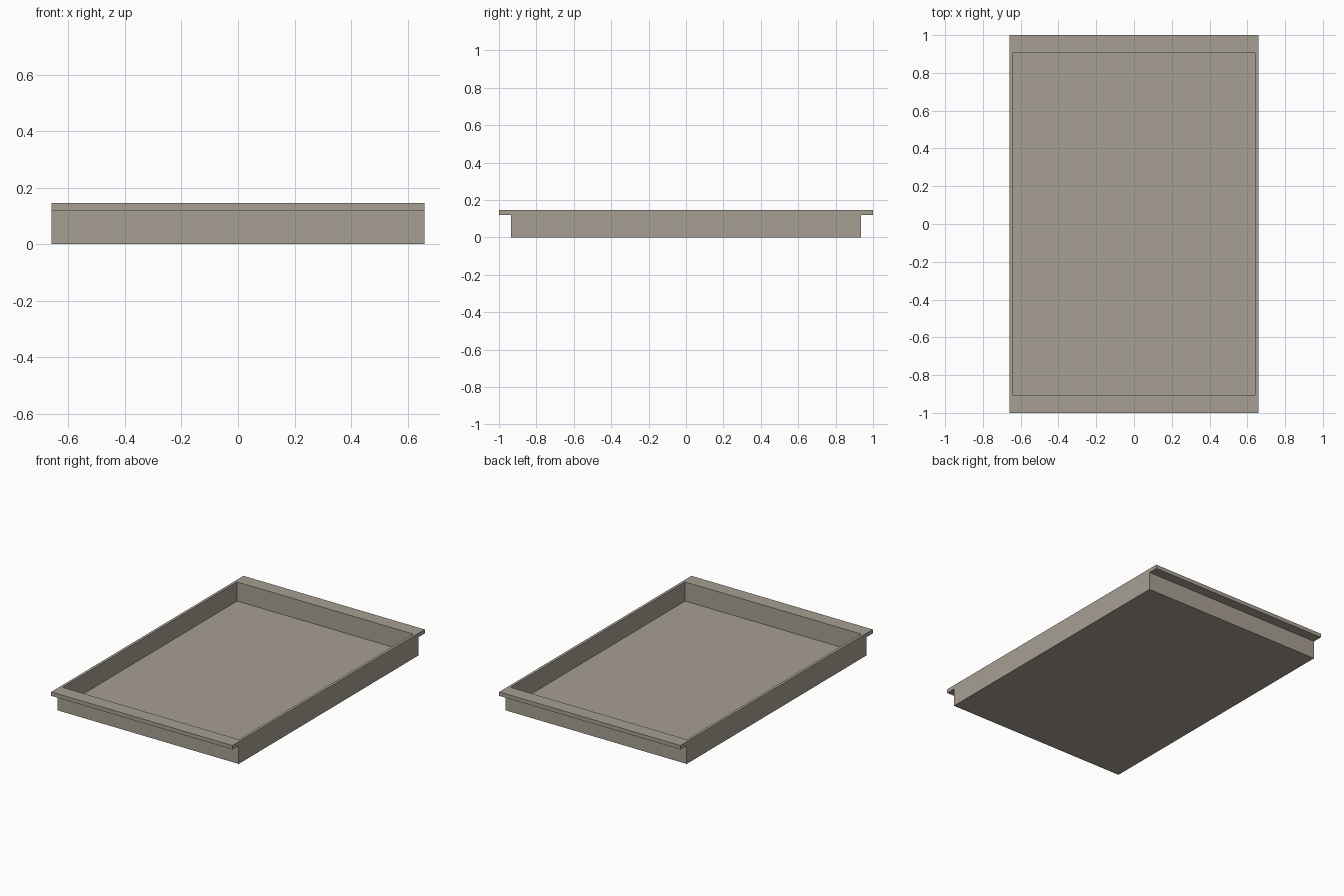
import bpy, bmesh, math

if "Cube" in bpy.data.objects:
    bpy.data.objects.remove(bpy.data.objects["Cube"])

W, L = 0.66, 1.0            # half width, half length
BODY_Y, LIP_Z, TOP = 0.935, 0.12, 0.146
IN_X, IN_Y, FLOOR, R = 0.642, 0.908, 0.02, 0.008


def prism(name, points, direction):
    """Extrude a closed outline into a solid."""
    bm = bmesh.new()
    face = bm.faces.new([bm.verts.new(p) for p in points])
    ext = bmesh.ops.extrude_face_region(bm, geom=[face])
    verts = [g for g in ext["geom"] if isinstance(g, bmesh.types.BMVert)]
    bmesh.ops.translate(bm, verts=verts, vec=direction)
    bmesh.ops.recalc_face_normals(bm, faces=bm.faces[:])
    mesh = bpy.data.meshes.new(name)
    bm.to_mesh(mesh)
    bm.free()
    obj = bpy.data.objects.new(name, mesh)
    bpy.context.collection.objects.link(obj)
    return obj


# Tray: T-shaped side profile with grip lips at both ends
half = [(BODY_Y, 0), (BODY_Y, LIP_Z), (L, LIP_Z), (L, TOP)]
profile = half + [(-y, z) for y, z in reversed(half)]
tray = prism("tray", [(-W, y, z) for y, z in profile], (2 * W, 0, 0))

# Warm grey-brown colour
mat = bpy.data.materials.new("warm_grey")
mat.diffuse_color = (0.39, 0.345, 0.29, 1)
mat.use_nodes = True
mat.node_tree.nodes["Principled BSDF"].inputs["Base Color"].default_value = mat.diffuse_color
tray.data.materials.append(mat)

# Cavity: rectangle with slightly rounded corners
outline = []
for i, (sx, sy) in enumerate([(1, 1), (-1, 1), (-1, -1), (1, -1)]):
    for k in range(5):
        a = math.pi / 2 * (i + k / 4)
        outline.append((sx * (IN_X - R) + R * math.cos(a),
                        sy * (IN_Y - R) + R * math.sin(a), FLOOR))
cavity = prism("cavity_cutter", outline, (0, 0, 0.3))
cavity.hide_render = True
cavity.data.materials.append(mat)

# Hollow the tray
mod = tray.modifiers.new("hollow", 'BOOLEAN')
mod.operation = 'DIFFERENCE'
mod.solver = 'EXACT'
mod.object = cavity
bpy.context.view_layer.objects.active = tray
tray.select_set(True)
bpy.ops.object.modifier_apply(modifier=mod.name)
bpy.data.objects.remove(cavity)
